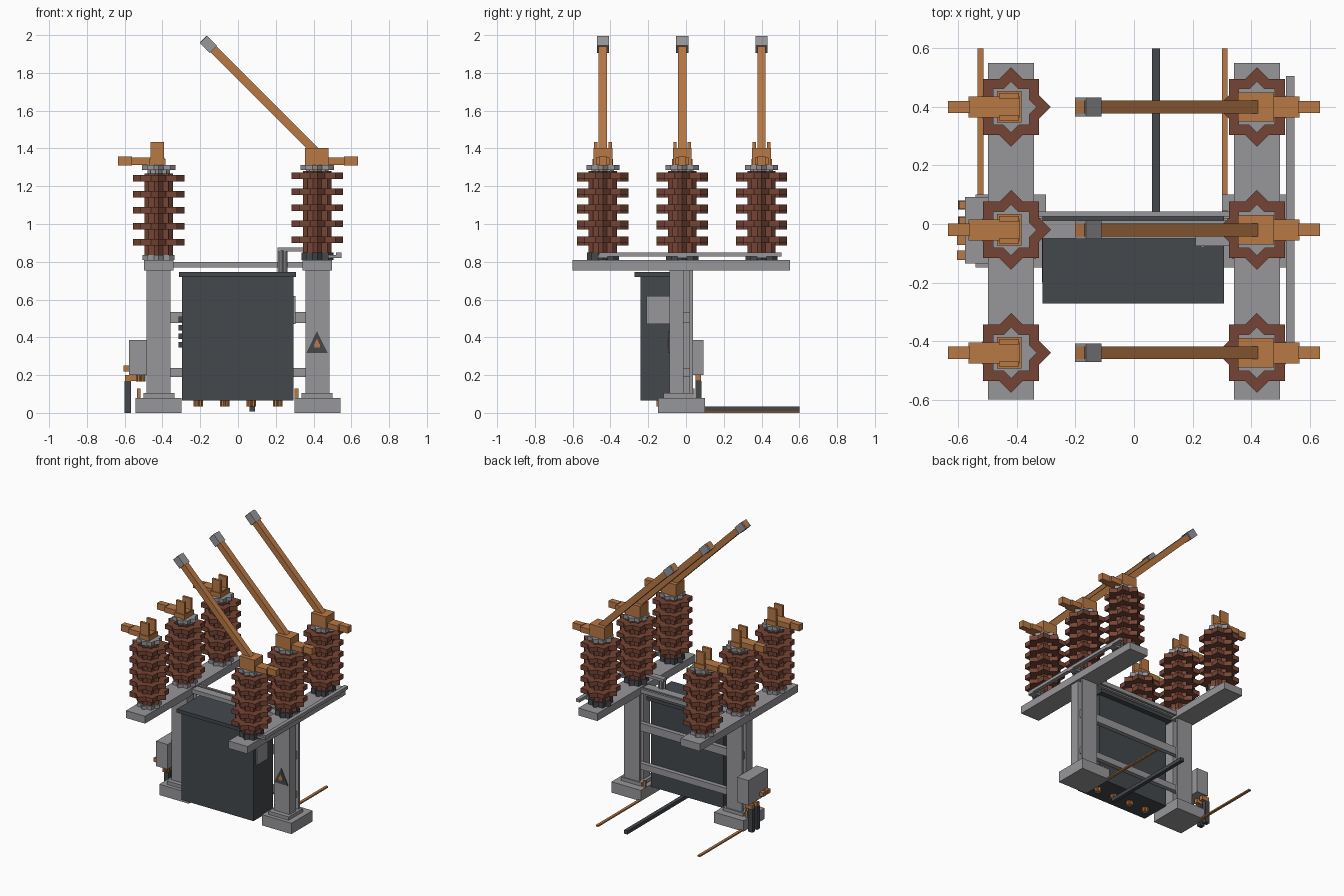
import bpy, bmesh, math
from mathutils import Matrix, Vector

cube = bpy.data.objects.get("Cube")
if cube:
    bpy.data.objects.remove(cube)


def material(name, colour):
    m = bpy.data.materials.new(name)
    m.use_nodes = True
    m.diffuse_color = (*colour, 1)
    m.node_tree.nodes["Principled BSDF"].inputs["Base Color"].default_value = (*colour, 1)
    return m


COPPER = material("copper", (.48, .19, .06))
BROWN = material("brown porcelain", (.18, .058, .035))
GREY = material("galvanised grey", (.31, .31, .325))
DARK = material("dark paint", (.058, .065, .073))


def finish(name, bm, mat):
    bmesh.ops.recalc_face_normals(bm, faces=bm.faces)
    mesh = bpy.data.meshes.new(name)
    bm.to_mesh(mesh)
    bm.free()
    mesh.materials.append(mat)
    obj = bpy.data.objects.new(name, mesh)
    bpy.context.collection.objects.link(obj)
    return obj


def box(name, mat, xs, ys, zs):
    """Box between the given (low, high) limits on each axis."""
    lo, hi = zip(xs, ys, zs)
    lo, hi = Vector(lo), Vector(hi)
    bm = bmesh.new()
    bmesh.ops.create_cube(bm, size=1, matrix=Matrix.Translation((lo + hi) / 2)
                          @ Matrix.Diagonal((*(hi - lo), 1)))
    return finish(name, bm, mat)


def around(c, half):
    return (c - half, c + half)


def prism(bm, outline, direction):
    """Extrude a closed outline along a direction."""
    face = bm.faces.new([bm.verts.new(p) for p in outline])
    moved = bmesh.ops.extrude_face_region(bm, geom=[face])["geom"]
    bmesh.ops.translate(bm, vec=direction,
                        verts=[v for v in moved if isinstance(v, bmesh.types.BMVert)])


def star(bm, x, y, low, high, radius):
    """Eight-pointed prism, like two crossed squares."""
    pts = []
    for i in range(16):
        r = radius * (.765 if i % 2 else 1)
        a = math.pi * i / 8
        pts.append((x + r * math.cos(a), y + r * math.sin(a), low))
    prism(bm, pts, (0, 0, high - low))


def star_part(name, mat, x, y, low, high, radius):
    bm = bmesh.new()
    star(bm, x, y, low, high, radius)
    return finish(name, bm, mat)


def slanted(name, mat, start, end, width, depth):
    """Square bar from one point to another in a plane of constant y."""
    a, b = Vector(start), Vector(end)
    turn = (b - a).to_track_quat('Z', 'Y').to_matrix().to_4x4()
    bm = bmesh.new()
    bmesh.ops.create_cube(bm, size=1, matrix=Matrix.Translation((a + b) / 2) @ turn
                          @ Matrix.Diagonal((width, depth, (b - a).length, 1)))
    return finish(name, bm, mat)


def span(side, a, b):
    """x limits mirrored to the given side."""
    return tuple(sorted((side * a, side * b)))


# Supporting frame, mirrored left and right
for side, label in ((1, "left"), (-1, "right")):
    box(label + "_footing", GREY, span(side, .3, .542), (-.148, .1), (0, .08))
    box(label + "_base_plate", GREY, span(side, .335, .5), (-.12, .045), (.08, .105))
    box(label + "_column_front", GREY, span(side, .358, .485), (-.087, -.012), (.1, .76))
    box(label + "_column_web", GREY, span(side, .385, .455), (-.02, .025), (.1, .76))
    box(label + "_column_back", GREY, span(side, .358, .485), (.018, .036), (.1, .76))
    box(label + "_crossbeam", GREY, span(side, .342, .498), (-.6, .55), (.755, .81))
for name, zs in (("lower", (.19, .237)), ("middle", (.475, .533))):
    box(name + "_rail", GREY, (-.47, .47), (-.012, .02), zs)
box("top_rail_front", GREY, (-.36, .36), (-.05, .012), (.77, .8))
box("top_rail_back", GREY, (-.36, .36), (.026, .043), (.77, .8))

# Tank with lid, side plate, vents and bottom bushings
box("tank", DARK, (-.297, .295), (-.24, -.014), (.065, .725))
box("tank_lid", DARK, (-.312, .308), (-.272, .025), (.72, .746))
box("tank_side_plate", GREY, (.29, .304), (-.21, -.085), (.47, .62))
for i in range(4):
    box("vent_slat", DARK, (-.315, -.29), (-.2, -.05), around(.36 + i * .045, .014))
for i in range(4):
    star_part("tank_bushing", COPPER, -.21 + i * .14, -.13, .035, .066, .025)

# Insulator columns with their terminals
for y in (-.44, -.02, .4):
    for side, label, lift in ((1, "left", .013), (-1, "right", 0)):
        x = side * .42
        low, high = .836 + lift, 1.268 + lift
        bm = bmesh.new()
        star(bm, x, y, low, high, .075)
        for i in range(5):
            mid = 1.243 + lift - i * .085
            star(bm, x, y, mid - .017, mid + .017, .136)
        finish(label + "_insulator", bm, BROWN)
        star_part(label + "_insulator_base", DARK if side > 0 else GREY, x, y, .81, low, .085)
        star_part(label + "_insulator_neck", GREY, x, y, high, 1.29, .06)
        star_part(label + "_insulator_cap", GREY, x, y, 1.285, 1.313, .088)
        box(label + "_terminal_bar", COPPER, span(side, .39, .565),
            around(y, .036), (1.313, 1.352))
        box(label + "_terminal_end", COPPER, span(side, .56, .635),
            around(y, .021), (1.31, 1.358))
    # Fixed contact jaws
    box("jaw_base", COPPER, (-.468, -.385), around(y, .054), (1.313, 1.345))
    for s in (-1, 1):
        box("contact_jaw", COPPER, (-.462, -.393), around(y + s * .038, .009), (1.34, 1.435))
    # Hinge and raised switch blade
    box("hinge_block", COPPER, (.355, .478), around(y, .05), (1.313, 1.402))
    slanted("switch_blade", COPPER, (.42, y, 1.375), (-.184, y, 1.979), .044, .044)
    slanted("blade_tip", GREY, (-.13, y, 1.925), (-.1825, y, 1.9775), .064, .054)
    # Crank under each turning insulator
    box("crank", GREY, (.36, .548), around(y, .025), (.82, .835))

# Operating linkage
box("linkage_rod", GREY, (.52, .548), (-.46, .505), (.827, .85))
star_part("linkage_pedestal", GREY, .235, -.055, .745, .86, .027)
box("linkage_arm", GREY, (.21, .36), around(-.055, .02), (.855, .875))

# Control box, glands and conduits
box("control_box", GREY, (-.577, -.483), (-.135, .093), (.2, .385))
for y in (.065, .01):
    box("conduit", DARK, (-.602, -.566), around(y, .016), (0, .17))
    box("conduit_gland", COPPER, (-.598, -.54), around(y, .014), (.168, .2))
for y in (-.055, -.107):
    box("box_fitting", COPPER, (-.605, -.57), around(y, .016), (.22, .25))
    star_part("box_gland", COPPER, -.515, y, .165, .202, .024)

# Ground straps and outgoing cable
for x in (-.525, .31):
    box("ground_strap", COPPER, around(x, .01), (.04, .6), (0, .01))
    box("ground_riser", COPPER, around(x, .01), (.036, .046), (0, .13))
box("cable", DARK, around(.075, .014), (-.13, .6), (.008, .034))

# Warning sign on the front of the left column
def triangle(name, mat, x, z, half, height, front):
    bm = bmesh.new()
    prism(bm, [(x - half, front, z), (x + half, front, z), (x, front, z + height)],
          (0, -.088 - front, 0))
    finish(name, bm, mat)


triangle("warning_sign", DARK, .418, .318, .056, .115, -.094)
box("sign_mark", COPPER, (.402, .434), (-.097, -.09), (.345, .365))
triangle("sign_mark_tip", COPPER, .418, .365, .013, .03, -.097)
